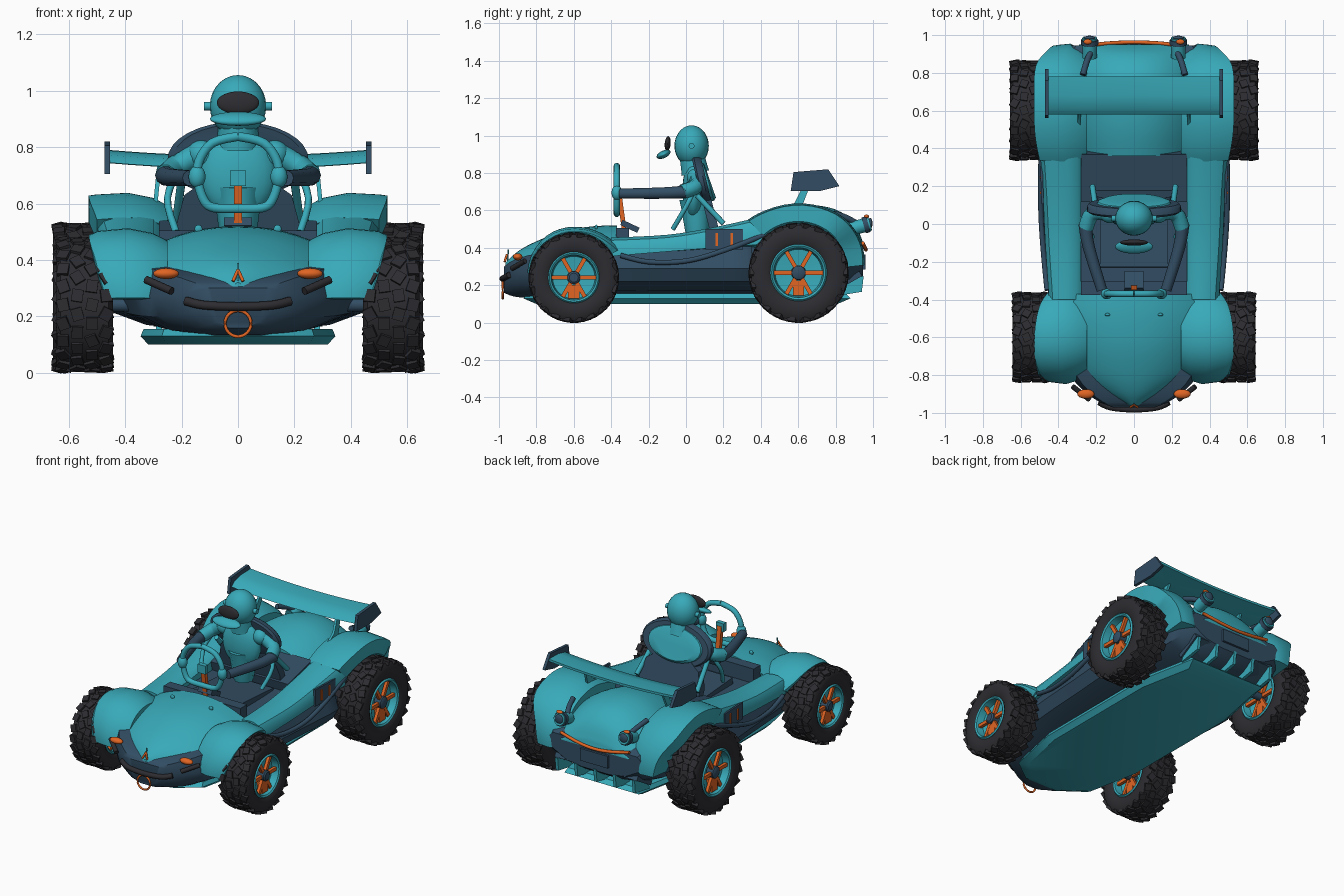
import bpy, bmesh, math, random
from mathutils import Vector, Matrix

if "Cube" in bpy.data.objects:
    bpy.data.objects.remove(bpy.data.objects["Cube"])

random.seed(4)


def material(name, rgb):
    m = bpy.data.materials.new(name)
    m.diffuse_color = (*rgb, 1)
    m.use_nodes = True
    m.node_tree.nodes["Principled BSDF"].inputs["Base Color"].default_value = m.diffuse_color
    return m


TEAL = material("teal paint", (0.04, 0.40, 0.485))
BLUE = material("slate blue", (0.032, 0.075, 0.125))
BLACK = material("tyre black", (0.026, 0.026, 0.031))
ORANGE = material("orange trim", (0.75, 0.13, 0.017))


def finish(name, bm, mat, mirror=False, angle=35):
    bmesh.ops.recalc_face_normals(bm, faces=bm.faces)
    me = bpy.data.meshes.new(name)
    bm.to_mesh(me)
    bm.free()
    me.materials.append(mat)
    me.shade_smooth()
    me.set_sharp_from_angle(angle=math.radians(angle))
    ob = bpy.data.objects.new(name, me)
    bpy.context.collection.objects.link(ob)
    if mirror:
        ob.modifiers.new("mirror", 'MIRROR').use_mirror_merge = False
    return ob


def smooth_path(rows, n=4):
    """Catmull-Rom through rows of numbers."""
    out = []
    for i in range(len(rows) - 1):
        p = [rows[max(i - 1, 0)], rows[i], rows[i + 1], rows[min(i + 2, len(rows) - 1)]]
        for k in range(n):
            t = k / n
            out.append([0.5 * (2 * b + (c - a) * t + (2 * a - 5 * b + 4 * c - d) * t * t
                               + (3 * b - a - 3 * c + d) * t ** 3) for a, b, c, d in zip(*p)])
    return out + [list(rows[-1])]


def loft(name, rings, mat, mirror=False, angle=35):
    bm = bmesh.new()
    vs = [[bm.verts.new(p) for p in r] for r in rings]
    n = len(rings[0])
    for a, b in zip(vs, vs[1:]):
        for i in range(n):
            bm.faces.new((a[i], a[(i + 1) % n], b[(i + 1) % n], b[i]))
    bm.faces.new(vs[0])
    bm.faces.new(vs[-1])
    return finish(name, bm, mat, mirror, angle)


def tube(name, pts, r, mat, mirror=False, n=4, sides=10, r2=None):
    pts = [Vector(p) for p in (smooth_path(pts, n) if n > 1 else pts)]
    rings = []
    for i, p in enumerate(pts):
        d = pts[min(i + 1, len(pts) - 1)] - pts[max(i - 1, 0)]
        q = d.to_track_quat('Z', 'Y')
        rad = r + ((r2 or r) - r) * i / (len(pts) - 1)
        rings.append([p + q @ Vector((rad * math.cos(a), rad * math.sin(a), 0))
                      for a in [2 * math.pi * k / sides for k in range(sides)]])
    return loft(name, rings, mat, mirror, 50)


def place(c, size, rot=(0, 0, 0)):
    m = Matrix.Translation(c)
    for a, ax in zip(rot, 'XYZ'):
        m = m @ Matrix.Rotation(math.radians(a), 4, ax)
    return m @ Matrix.Diagonal((*size, 1))


def box(name, c, size, mat, rot=(0, 0, 0), mirror=False):
    bm = bmesh.new()
    bmesh.ops.create_cube(bm, size=1, matrix=place(c, size, rot))
    return finish(name, bm, mat, mirror)


def ball(name, c, size, mat, rot=(0, 0, 0), mirror=False):
    bm = bmesh.new()
    bmesh.ops.create_uvsphere(bm, u_segments=24, v_segments=14, radius=1, matrix=place(c, size, rot))
    return finish(name, bm, mat, mirror, 60)


def arch_panel(name, stations, mat):
    """Domed panel from (y, half width, edge z, centre z)."""
    ts = [-1 + k / 8 for k in range(17)]
    return loft(name, [[(w * t, y, ze + (zc - ze) * (1 - abs(t) ** 2.2)) for t in ts]
                       for y, w, ze, zc in smooth_path(stations)], mat)


def fender(name, cy, cz, rin, xin, crown, stations):
    """Mudguard swept round a wheel from (degrees, radius, outer x)."""
    rings = []
    for deg, R, xo in smooth_path(stations):
        a = math.radians(deg)
        sec = [(xo, min(rin, R - .012)), (xo, R - crown), (xo - .03, R - crown * .3), ((xo + xin) / 2, R + .004),
               (xin + .05, R - .014), (xin, R - .04), (xin, rin * .75), (min(xo, .44), rin * .75)]
        rings.append([(x, cy + r * math.cos(a), cz + r * math.sin(a)) for x, r in sec])
    loft(name, rings, TEAL, True)


# Lower hull
rings = []
for y, w, zb, zt in smooth_path([(-.972, .11, .16, .30), (-.92, .22, .14, .335), (-.8, .34, .13, .37),
                                 (-.6, .42, .14, .40), (-.36, .455, .15, .41), (0, .48, .15, .41),
                                 (.33, .50, .15, .43), (.38, .44, .15, .45), (.8, .42, .17, .46),
                                 (.945, .34, .24, .41)], 3):
    half = [(.3 * w, zb), (.65 * w, zb + .02), (.92 * w, zb + .07), (w, zb + .14), (.9 * w, zt)]
    rings.append([(x, y, z) for x, z in half] + [(-x, y, z) for x, z in half[::-1]])
loft("hull", rings, BLUE)

# Floor pan
def outline(s, z):
    half = [(.12, -.87), (.27, -.76), (.345, -.4), (.345, .5), (.27, .88)]
    return [(x * s, y * s, z) for x, y in half] + [(-x * s, y * s, z) for x, y in half[::-1]]
loft("floor_pan", [outline(.92, .10), outline(1, .13), outline(.97, .155)], TEAL)

# Hood, rear deck and side pods
arch_panel("hood", [(-.37, .31, .445, .52), (-.5, .335, .425, .515), (-.65, .32, .39, .49),
                    (-.8, .24, .36, .435), (-.9, .13, .33, .38), (-.965, .02, .30, .32)], TEAL)
arch_panel("rear_deck", [(.36, .27, .44, .565), (.5, .29, .48, .61), (.65, .30, .50, .63),
                         (.8, .29, .47, .605), (.9, .27, .42, .53), (.95, .25, .38, .42)], TEAL)
pod = []
for y, xo, zl, zt in smooth_path([(-.4, .45, .355, .455), (-.1, .47, .38, .47), (.15, .482, .40, .51),
                                  (.42, .50, .42, .57)]):
    pod.append([(x, y, z) for x, z in [(xo, zl), (xo, zt - .045), (xo - .02, zt - .015), (xo - .06, zt),
                                       (.35, zt), (.30, zt - .01), (.28, zt - .03), (.28, .38)]])
loft("side_pod", pod, TEAL, True)
fender("front_fender", -.6, .24, .246, .25, .02,
       [(174, .245, .47), (150, .253, .50), (115, .266, .525), (80, .27, .525), (50, .28, .50), (32, .295, .46)])
fender("rear_fender", .6, .27, .272, .25, .006,
       [(134, .385, .50), (110, .366, .525), (78, .366, .53), (50, .376, .52), (26, .37, .45), (6, .352, .42)])

# Flank panel, stripes and pipes
box("flank_panel", (.487, .205, .445), (.012, .2, .11), BLUE, (0, 0, -2), True)
for y in (.165, .245):
    box("flank_stripe", (.491 + y * .02, y, .445), (.006, .014, .07), ORANGE, (0, 0, -2), True)
tube("flank_pipe", [(.46, -.35, .36), (.475, -.2, .325), (.49, 0, .33), (.495, .2, .385), (.49, .42, .47)],
     .014, BLUE, True)

# Nose details
tube("front_bumper", [(-.185, -.945, .255), (-.12, -.972, .24), (0, -.982, .235), (.12, -.972, .24),
                      (.185, -.945, .255)], .016, BLACK)
tube("corner_bumper", [(.235, -.93, .29), (.325, -.86, .33)], .014, BLACK, True)
ball("front_light", (.255, -.9, .352), (.045, .025, .019), ORANGE, mirror=True)
tube("tow_ring", [(.046 * math.sin(k * math.pi / 16), -.98, .175 + .046 * math.cos(k * math.pi / 16))
                  for k in range(33)], .006, ORANGE, n=1)
for s in (-1, 1):
    tube("nose_badge", [(.018 * s, -.97, .325), (0, -.957, .365)], .006, ORANGE)
tube("nose_pin", [(0, -.955, .31), (0, -.95, .39)], .004, TEAL)
ball("hood_pin", (.14, -.48, .51), (.014, .008, .014), TEAL, mirror=True)

# Tail details
tube("tail_strip", [(-.25, .945, .425), (-.12, .958, .40), (0, .962, .39), (.12, .958, .40), (.25, .945, .425)],
     .010, ORANGE)
tube("tail_light_body", [(.235, .88, .50), (.235, .985, .53)], .038, TEAL, True, r2=.04)
tube("tail_light_cap", [(.235, .95, .52), (.235, .975, .527)], .046, BLUE, True)
ball("tail_light_lens", (.235, .985, .53), (.03, .012, .03), BLUE, mirror=True)
ball("tail_light_marker", (.245, .965, .568), (.022, .014, .01), ORANGE, mirror=True)
tube("tail_bracket", [(.27, .79, .585), (.25, .86, .56), (.22, .93, .52)], .016, BLUE, True)
box("rear_plate", (0, .952, .325), (.2, .015, .08), BLUE)
box("diffuser_tray", (0, .86, .22), (.6, .17, .03), BLUE, (30, 0, 0))
for x in (-.28, -.14, 0, .14, .28):
    fin = [(.79, .14), (.94, .165), (.95, .25), (.82, .22)]
    loft("diffuser_fin", [[(x + d, y, z) for y, z in fin] for d in (-.01, .01)], TEAL)

# Rear wing
wing = [(.58, .745), (.61, .772), (.68, .788), (.78, .79), (.78, .775), (.68, .757), (.62, .743)]
loft("wing", [[(x, y, z - .02 * (1 - (x / .46) ** 2)) for y, z in wing]
              for x in [-.46 + .92 * k / 12 for k in range(13)]], TEAL)
plate = [(.56, .705), (.575, .805), (.76, .82), (.82, .73), (.72, .705)]
loft("wing_endplate", [[(x, y, z) for y, z in plate] for x in (.453, .472)], BLUE, True)
post = [(.44, .55), (.6, .57), (.67, .75), (.63, .74), (.58, .64)]
loft("wing_post", [[(x - (z - .55) * .1, y, z) for y, z in post] for x in (.29, .305)], TEAL, True)

# Cockpit
box("dash", (0, -.34, .45), (.56, .07, .11), BLUE)
box("seat_base", (0, -.06, .415), (.36, .34, .05), BLUE, (-4, 0, 0))
box("bulkhead", (0, .26, .44), (.56, .26, .14), BLUE, (14, 0, 0))
back = [(.21, .42), (.22, .52), (.19, .63), (.12, .68)]
back += [(-x, z) for x, z in back[::-1]]
loft("seat_lower_back", [[(x, y - (z - .54) * .25, z) for x, z in back] for y in (.115, .165)], BLUE)


def oval(y, s):
    return [(.25 * s * math.cos(a), y - .03 * math.sin(a), .755 + .135 * s * math.sin(a))
            for a in [2 * math.pi * k / 32 for k in range(32)]]
loft("seat_shell", [oval(.06, .93), oval(.07, 1), oval(.095, 1), oval(.11, .95)], BLUE)
loft("seat_back_cover", [oval(.10, .8), oval(.12, .76), oval(.13, .64)], TEAL)
tube("seat_strut_front", [(.2, .06, .74), (.25, 0, .62), (.22, -.07, .50)], .013, TEAL, True)
tube("seat_strut_rear", [(.22, .2, .53), (.2, .06, .68)], .015, TEAL, True)

# Steering
rim = [(0, .838), (.09, .815), (.138, .75), (.142, .68), (.12, .61), (.085, .585), (0, .582)]
rim += [(-x, z) for x, z in rim[-2::-1]]
tube("steering_wheel", [(x, -.37, z) for x, z in rim], .017, TEAL)
box("steering_hub", (0, -.365, .69), (.055, .03, .055), TEAL)
box("steering_column", (0, -.345, .60), (.03, .025, .19), ORANGE, (8, 0, 0))
box("column_mount", (0, -.3, .515), (.1, .1, .03), BLUE, (-25, 0, 0))

# Driver
ball("torso", (0, .04, .705), (.135, .06, .155), TEAL)
tube("waist", [(0, .05, .66), (0, .06, .46)], .09, TEAL, r2=.06)
tube("neck", [(0, .05, .80), (0, .03, .9)], .078, TEAL, r2=.068)
ball("helmet", (0, .03, .945), (.1, .092, .11), TEAL)
ball("visor", (0, -.098, .957), (.075, .016, .04), BLACK, (-5, 0, 0))
ball("chin_guard", (0, -.12, .90), (.10, .04, .02), TEAL, (25, 0, 0))
tube("helmet_knob", [(.09, .03, .945), (.12, .03, .945)], .016, TEAL, True)
ball("shoulder", (.13, .055, .775), (.05, .05, .05), TEAL, mirror=True)
tube("upper_arm", [(.13, .06, .78), (.22, .055, .73), (.255, -.02, .70)], .043, TEAL, True, r2=.04)
tube("forearm", [(.258, 0, .70), (.24, -.12, .693), (.17, -.35, .69)], .036, BLUE, True, r2=.028)
ball("hand", (.145, -.37, .695), (.03, .028, .04), TEAL, mirror=True)


def lathe_x(name, cx, cy, cz, profile, mat, n=40):
    """Spin (x offset, radius) pairs round the wheel axis."""
    loft(name, [[(cx + x, cy + r * math.cos(a), cz + r * math.sin(a))
                 for a in [2 * math.pi * k / n for k in range(n)]] for x, r in profile], mat, True)


def wheel(pre, cx, cy, R):
    side = [(.02, .53 * R), (.085, .55 * R), (.1, .64 * R), (.1, .86 * R), (.085, .955 * R)]
    lathe_x(pre + "_tyre", cx, cy, R, side + [(-x, r) for x, r in side[::-1]], BLACK)
    # Chunky tread blocks
    bm = bmesh.new()
    for row, x in enumerate((-.076, -.026, .026, .076)):
        for k in range(22):
            m = (Matrix.Translation((cx + x, cy, R))
                 @ Matrix.Rotation(math.radians(360 * (k + .5 * (row % 2)) / 22), 4, 'X')
                 @ Matrix.Translation((0, 0, .95 * R))
                 @ Matrix.Rotation(math.radians(random.uniform(-35, 35)), 4, 'Z')
                 @ Matrix.Rotation(math.radians(math.copysign(10 if abs(x) > .05 else 0, x)), 4, 'Y')
                 @ Matrix.Diagonal((.04, .044, .08 * R, 1)))
            bmesh.ops.create_cube(bm, size=1, matrix=m)
    finish(pre + "_tread", bm, BLACK, True)
    # Rim, spokes, hub and brake on both wheel faces
    bm = bmesh.new()
    for s in (1, -1):
        lathe_x(pre + "_rim", cx, cy, R, [(s * x, r * R) for x, r in
                [(.03, .04), (.045, .47), (.09, .5), (.097, .54), (.088, .57), (0, .57)]], TEAL)
        for k in range(6):
            m = (Matrix.Translation((cx + s * .066, cy, R)) @ Matrix.Rotation(math.radians(60 * k + 30), 4, 'X')
                 @ place((0, 0, .29 * R), (.02, .022, .4 * R)))
            bmesh.ops.create_cube(bm, size=1, matrix=m)
    finish(pre + "_spokes", bm, ORANGE, True)
    box(pre + "_caliper", (cx, cy, .69 * R), (.15, .06, .3 * R), ORANGE, mirror=True)
    lathe_x(pre + "_hub", cx, cy, R, [(.04, .15 * R), (.085, .14 * R), (.092, .1 * R)], BLUE, 16)
    tube(pre + "_axle", [(.3, cy, R), (cx, cy, R)], .025, BLUE, True)


wheel("front_wheel", .543, -.6, .241)
wheel("rear_wheel", .556, .602, .267)
